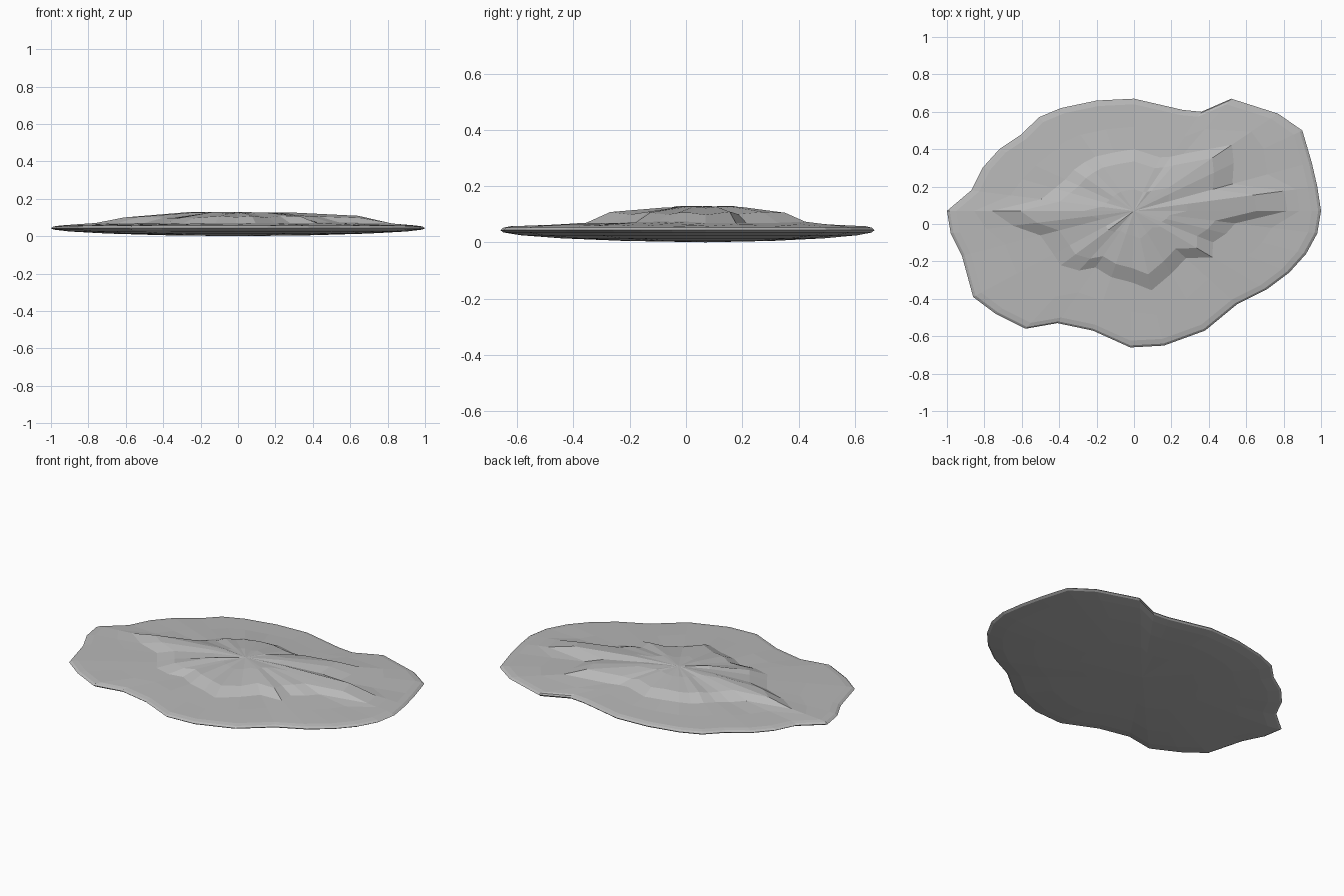
import bpy
import bmesh
import random

random.seed(4)

cube = bpy.data.objects.get("Cube")
if cube:
    bpy.data.objects.remove(cube, do_unlink=True)

# Uneven shoreline, counter-clockwise from the left side, in hundredths
OUTLINE = [
    (100, 7), (98, 20), (95, 33), (90, 50), (77, 59), (52, 67), (36, 60), (26, 61),
    (0, 67), (-20, 66), (-39, 62), (-51, 57), (-60, 48), (-72, 40), (-81, 30), (-87, 18),
    (-100, 7), (-98, -5), (-92, -17), (-86, -39), (-74, -48), (-58, -56), (-41, -53), (-22, -57),
    (-2, -66), (16, -65), (38, -57), (55, -43), (71, -35), (83, -26), (92, -16), (98, -5)]
CENTRE_Y = 0.07
COUNT = len(OUTLINE)
RIM_HEIGHT = 0.043

# Spokes whose ridge runs further out than the rest of the mound
LONG_RIDGES = {0: 0.82, 1: 0.82, 4: 0.68, 16: 0.76, 17: 0.66}


def make_material(name, value):
    mat = bpy.data.materials.new(name)
    colour = (value, value, value, 1.0)
    mat.use_nodes = True
    mat.diffuse_color = colour
    shader = mat.node_tree.nodes["Principled BSDF"]
    shader.inputs["Base Color"].default_value = colour
    shader.inputs["Roughness"].default_value = 0.9
    return mat


def spoke_point(bm, spoke, fraction, height):
    """Place a vertex part of the way from the centre to the shoreline."""
    x, y = (v / 100 for v in OUTLINE[spoke])
    return bm.verts.new((x * fraction, CENTRE_Y + (y - CENTRE_Y) * fraction, height))


def bridge(bm, outer, inner):
    """Join two rings of equal length with quads."""
    for i in range(COUNT):
        j = (i + 1) % COUNT
        bm.faces.new((outer[i], outer[j], inner[j], inner[i]))


def cap(bm, ring, height):
    """Close a ring with a fan of triangles."""
    tip = bm.verts.new((0, CENTRE_Y, height))
    for i in range(COUNT):
        bm.faces.new((ring[i], ring[(i + 1) % COUNT], tip))


def spoke_profile(spoke):
    """Upper profile of one spoke: rim, flat shelf, shoulder and summit."""
    reach = LONG_RIDGES.get(spoke, 0.55 + random.uniform(-0.05, 0.05))
    shoulder = 0.104 + random.uniform(-0.008, 0.006)
    crest = 0.124 + random.uniform(-0.006, 0.005)
    return [
        (0.985, 0.052),
        (0.95, 0.057),
        ((0.95 + reach) / 2, 0.063 + random.uniform(-0.002, 0.002)),
        (reach, 0.071 + random.uniform(-0.003, 0.003)),
        (reach * 0.8, shoulder),
        (reach * 0.35, crest)]


bm = bmesh.new()
rim = [spoke_point(bm, i, 1, RIM_HEIGHT) for i in range(COUNT)]

# Upper surface with the low faceted mound
profiles = [spoke_profile(i) for i in range(COUNT)]
previous = rim
for level in zip(*profiles):
    ring = [spoke_point(bm, i, f, z) for i, (f, z) in enumerate(level)]
    bridge(bm, previous, ring)
    previous = ring
cap(bm, previous, 0.128)

# Shallow dished underside
previous = rim
for fraction, height in [(0.985, 0.035), (0.9, 0.025), (0.7, 0.014), (0.4, 0.005)]:
    ring = [spoke_point(bm, i, fraction, height) for i in range(COUNT)]
    bridge(bm, previous, ring)
    previous = ring
cap(bm, previous, 0)

bmesh.ops.recalc_face_normals(bm, faces=bm.faces[:])
mesh = bpy.data.meshes.new("rock_slab")
bm.to_mesh(mesh)
bm.free()

mesh.materials.append(make_material("stone grey", 0.48))
slab = bpy.data.objects.new("rock_slab", mesh)
bpy.context.collection.objects.link(slab)
